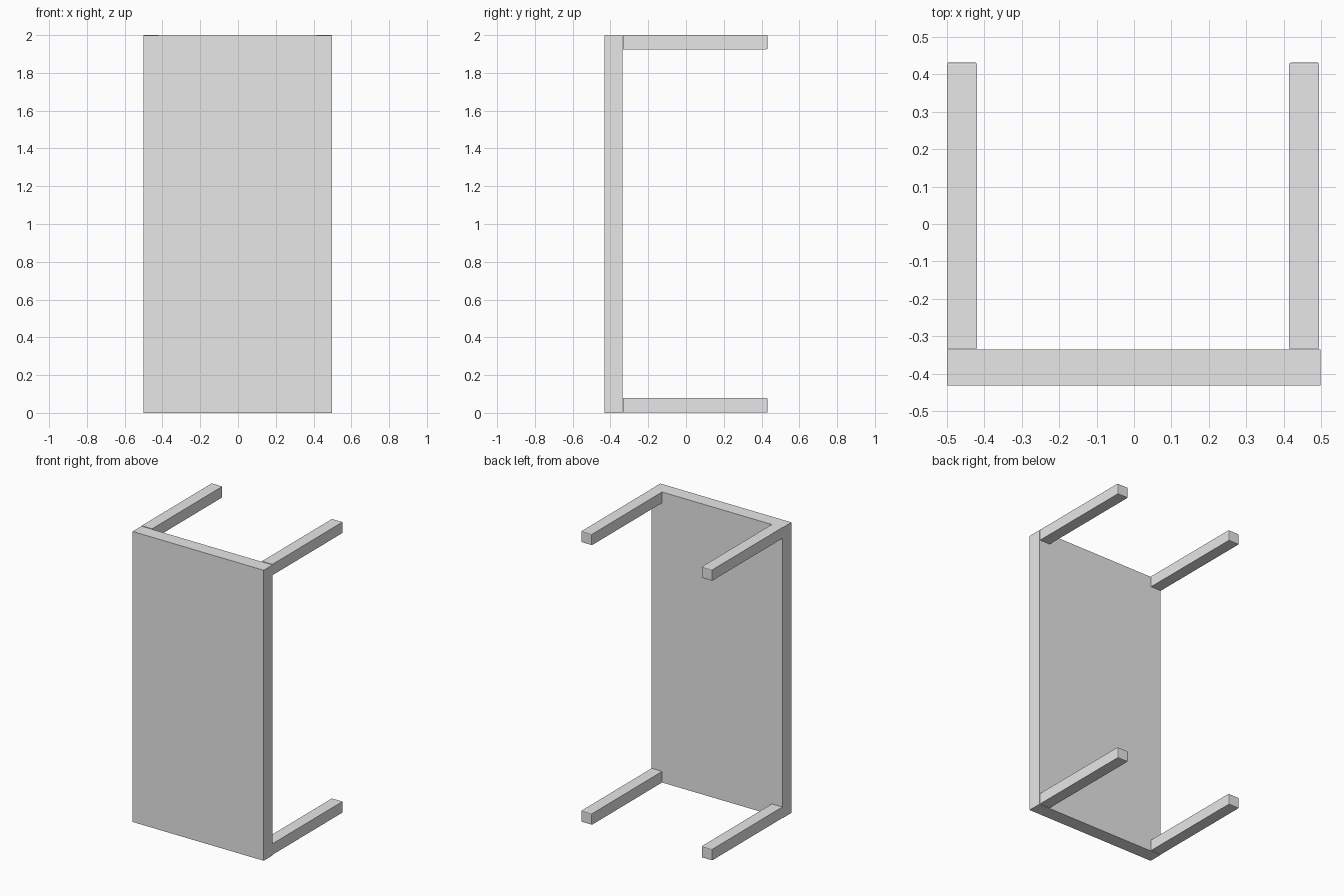
import bpy
import bmesh

cube = bpy.data.objects.get("Cube")
if cube:
    bpy.data.objects.remove(cube, do_unlink=True)

GREY = (0.8, 0.8, 0.8, 1.0)
mat = bpy.data.materials.new("light_grey")
mat.use_nodes = True
mat.diffuse_color = GREY
mat.node_tree.nodes["Principled BSDF"].inputs["Base Color"].default_value = GREY


def box(name, low, high, foot_bevel=0.0):
    """Box between two corners; foot_bevel rounds the rim of its +y end."""
    bm = bmesh.new()
    bmesh.ops.create_cube(bm, size=1.0)
    for v in bm.verts:
        v.co = [low[i] if v.co[i] < 0 else high[i] for i in range(3)]
    if foot_bevel:
        rim = [e for e in bm.edges
               if all(abs(v.co.y - high[1]) < 1e-5 for v in e.verts)]
        bmesh.ops.bevel(bm, geom=rim, offset=foot_bevel, segments=2,
                        profile=0.5, affect='EDGES')
    mesh = bpy.data.meshes.new(name)
    bm.to_mesh(mesh)
    bm.free()
    mesh.materials.append(mat)
    obj = bpy.data.objects.new(name, mesh)
    bpy.context.collection.objects.link(obj)
    return obj


# Table top, standing on its short edge
box("table_top", (-0.5, -0.432, 0.0), (0.498, -0.336, 1.998))

# Four legs reaching backwards from the corners
for side, x in (("right", -0.5), ("left", 0.415)):
    for level, z0, z1 in (("lower", 0.002, 0.078), ("upper", 1.925, 2.0)):
        box(f"{level}_{side}_leg", (x, -0.333, z0), (x + 0.08, 0.432, z1),
            foot_bevel=0.005)
